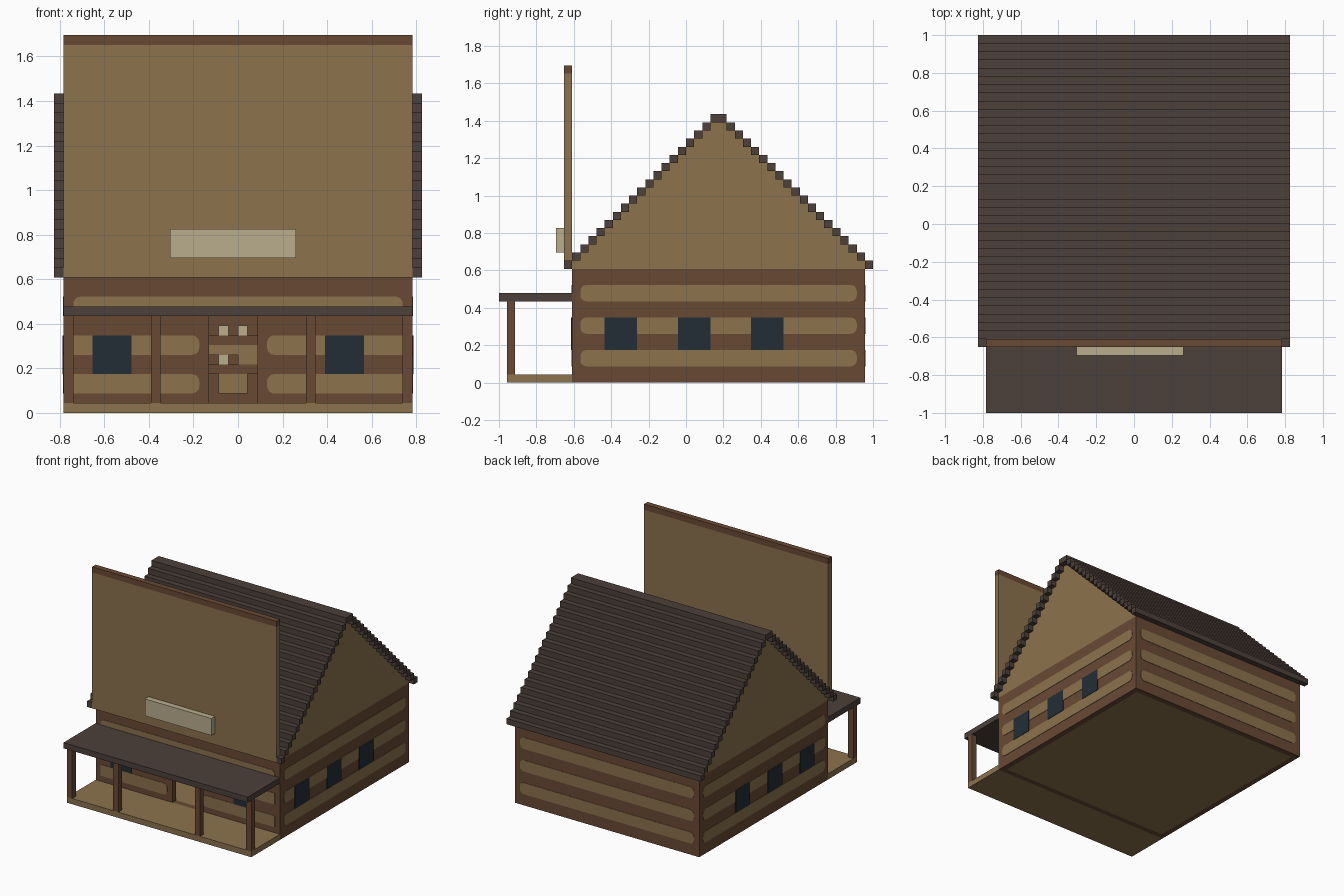
import bpy, bmesh, math
from mathutils import Vector

cube = bpy.data.objects.get("Cube")
if cube:
    bpy.data.objects.remove(cube, do_unlink=True)

V = 2 / 46  # block size; all dimensions below are counted in blocks
HALF, FRONT, BACK, EAVE = 18, 9, 45, 14
ROWS = 19


def material(name, hex_code):
    def lin(c):
        return c / 12.92 if c <= 0.04045 else ((c + 0.055) / 1.055) ** 2.4
    rgb = [lin(int(hex_code[i:i + 2], 16) / 255) for i in (0, 2, 4)]
    m = bpy.data.materials.new(name)
    m.use_nodes = True
    m.diffuse_color = (*rgb, 1)
    bsdf = m.node_tree.nodes["Principled BSDF"]
    bsdf.inputs["Base Color"].default_value = (*rgb, 1)
    bsdf.inputs["Roughness"].default_value = 0.9
    return m


TAN = material("tan_plank", "8c724d")
BROWN = material("brown_log", "694a34")
ROOF = material("dark_roof", "4c403b")
GLASS = material("dark_glass", "232d36")
CREAM = material("cream_board", "baae8d")


def place(x, y, z):
    return Vector((x * V, (y - 23) * V, z * V))


def finish(name, bm, mat):
    bmesh.ops.recalc_face_normals(bm, faces=bm.faces)
    mesh = bpy.data.meshes.new(name)
    bm.to_mesh(mesh)
    bm.free()
    mesh.materials.append(mat)
    ob = bpy.data.objects.new(name, mesh)
    bpy.context.collection.objects.link(ob)
    return ob


def boxes(name, mat, *spans):
    """One object made of boxes, each given as (x0, x1, y0, y1, z0, z1)."""
    bm = bmesh.new()
    for x0, x1, y0, y1, z0, z1 in spans:
        for v in bmesh.ops.create_cube(bm, size=1)["verts"]:
            v.co = place(x1 if v.co.x > 0 else x0,
                         y1 if v.co.y > 0 else y0,
                         z1 if v.co.z > 0 else z0)
    return finish(name, bm, mat)


def prism(name, mat, outline, offset):
    """Extrude a closed outline of block positions by an offset in blocks."""
    bm = bmesh.new()
    face = bm.faces.new([bm.verts.new(place(*p)) for p in outline])
    new = bmesh.ops.extrude_face_region(bm, geom=[face])["geom"]
    bmesh.ops.translate(bm, vec=Vector(offset) * V,
                        verts=[g for g in new if isinstance(g, bmesh.types.BMVert)])
    return finish(name, bm, mat)


def plate(name, mat, side, u0, u1, z0, z1, r0=0.0, r1=0.0, thick=0.07):
    """Thin plate on a wall, with rounding r0 at its u0 end and r1 at its u1 end."""
    outline = []
    corners = ((u0, z0, r0, 1, 1), (u1, z0, r1, -1, 1),
               (u1, z1, r1, -1, -1), (u0, z1, r0, 1, -1))
    for n, (u, z, r, su, sz) in enumerate(corners):
        for s in range(6 if r else 1):
            a = math.pi * (1 + n / 2 + s / 10)
            outline.append((u + su * r + r * math.cos(a), z + sz * r + r * math.sin(a)))
    to_wall, offset = {
        "front": (lambda u, z: (u, FRONT, z), (0, -thick, 0)),
        "back": (lambda u, z: (u, BACK, z), (0, thick, 0)),
        "left": (lambda u, z: (HALF, u, z), (thick, 0, 0)),
        "right": (lambda u, z: (-HALF, u, z), (-thick, 0, 0)),
    }[side]
    return prism(name, mat, [to_wall(*p) for p in outline], offset)


# Floors
boxes("house_floor", TAN, (-17, 17, FRONT + 1, BACK - 1, 0, 1))
boxes("porch_floor", TAN, (-HALF, HALF, 1, FRONT, 0, 1))

# Walls, with an open doorway at the front
boxes("left_wall", BROWN, (17, HALF, FRONT, BACK, 0, EAVE))
boxes("right_wall", BROWN, (-HALF, -17, FRONT, BACK, 0, EAVE))
boxes("back_wall", BROWN, (-17, 17, BACK - 1, BACK, 0, EAVE))
boxes("front_wall", BROWN,
      (-17, -3, FRONT, FRONT + 1, 0, EAVE), (2, 17, FRONT, FRONT + 1, 0, EAVE),
      (-3, 2, FRONT, FRONT + 1, 10, EAVE), (-3, 2, FRONT, FRONT + 1, 0, 1))

# Pale log bands
R = 0.75
for z in (2, 6, 10):
    plate("back_band", TAN, "back", -17, 17, z, z + 2, R, R)
    for side in ("left", "right"):
        plate(side + "_band", TAN, side, 10, 44, z, z + 2, R, R)
    if z < 10:
        plate("front_band", TAN, "front", -17, -4, z, z + 2, 0, R)
        plate("front_band", TAN, "front", 3, 17, z, z + 2, R, 0)
plate("front_upper_band", TAN, "front", -17, 17, 10, 12, R, R)

# Windows
for side in ("left", "right"):
    for y in (13, 22, 31):
        plate(side + "_window", GLASS, side, y, y + 4, 4, 8, thick=0.14)
for x in (-15, 9):
    plate("front_window", GLASS, "front", x, x + 4, 4, 8, thick=0.14)

# Stepped gables
steps = []
for k in range(ROWS - 1):
    steps += [(FRONT + k, EAVE + k), (FRONT + k, EAVE + k + 1)]
steps += [(2 * 27 - y, z) for y, z in reversed(steps)]
for name, x in (("left_gable", 17), ("right_gable", -HALF)):
    prism(name, TAN, [(x, y, z) for y, z in steps], (1, 0, 0))

# Stepped roof; the front eave only shows beside the false front
for k in range(ROWS):
    y, z, e = 8 + k, EAVE + k, HALF + 1
    rows = [(-e, e, 45 - k, 46 - k, z, z + 1)]
    if k == 0:
        rows += [(-e, -HALF, y, y + 1, z, z + 1), (HALF, e, y, y + 1, z, z + 1)]
    elif k == ROWS - 1:
        rows = [(-e, e, y, y + 2, z, z + 1)]
    else:
        rows.append((-e, e, y, y + 1, z, z + 1))
    boxes("roof_row", ROOF, *rows)

# False front with cap and sign board
boxes("false_front", TAN, (-HALF, HALF, 8, 9, EAVE, 38))
boxes("false_front_cap", BROWN, (-HALF, HALF, 8, 9, 38, 39))
boxes("sign_board", CREAM, (-7, 6, 7, 8, 16, 19))

# Porch roof and posts
boxes("porch_roof", ROOF, (-HALF, HALF, 0, FRONT, 10, 11))
for x in (-18, -9, 7, 17):
    boxes("porch_post", BROWN, (x, x + 1, 1, 2, 1, 10))

# Shelves and goods inside, opposite the doorway
boxes("shelves", BROWN, (-6, 5, 42, 44, 4, 5), (-6, 5, 42, 44, 7, 8))
boxes("shelf_board", TAN, (-6, 5, 42, 44, 6, 7))
boxes("crates", TAN, (0, 3, 42, 44, 5, 6), (-2, 1, 42, 44, 2, 4))
boxes("jars", CREAM, (-2, -1, 42, 43, 8, 9), (0, 1, 42, 43, 8, 9), (-2, -1, 42, 43, 5, 6))
